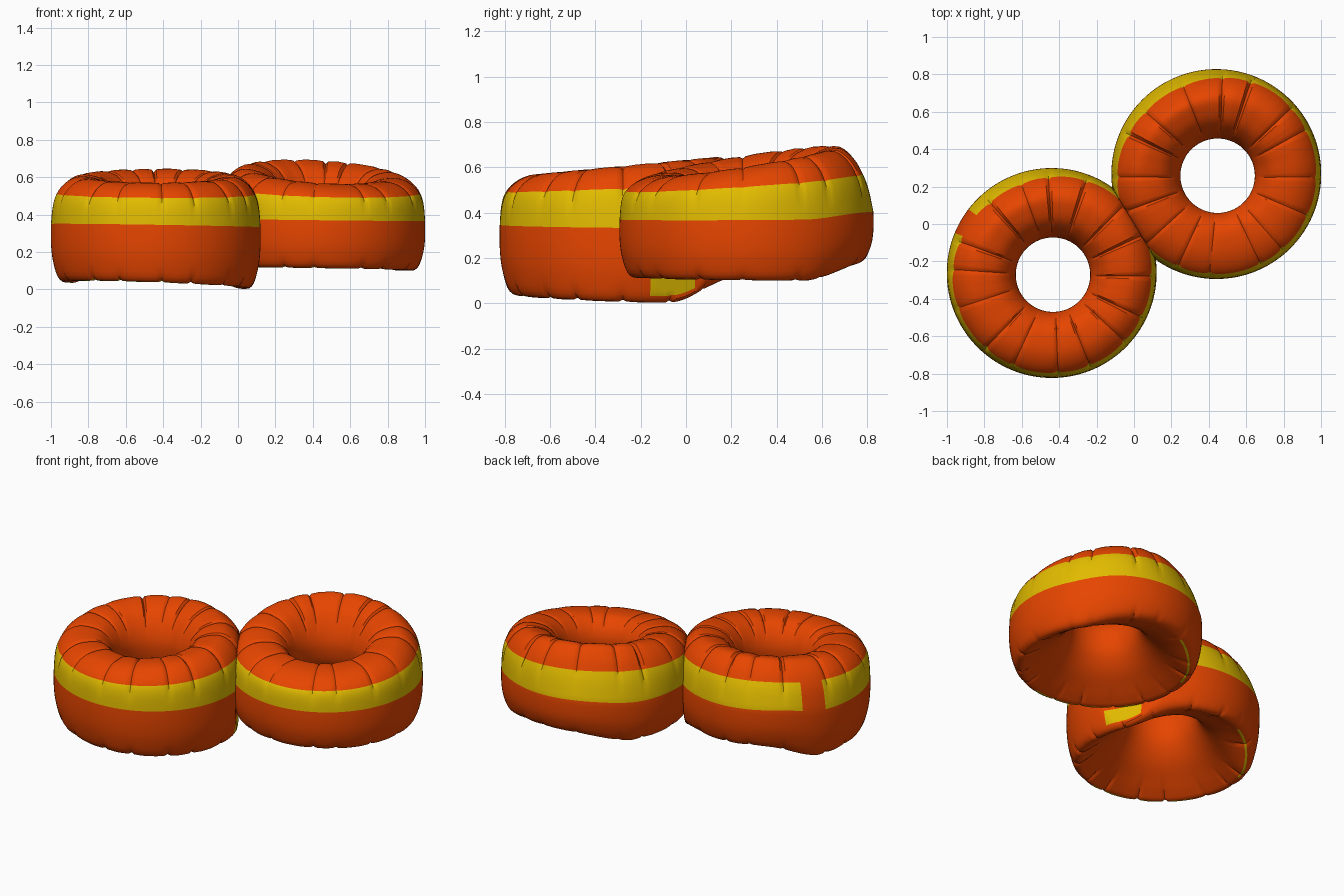
import bpy, math, random
from mathutils import Vector

if "Cube" in bpy.data.objects:
    bpy.data.objects.remove(bpy.data.objects["Cube"])

SEG, SUB, SEAMS = 192, 3, 16


def material(name, rgb):
    m = bpy.data.materials.new(name)
    m.diffuse_color = (*rgb, 1)
    m.use_nodes = True
    m.node_tree.nodes["Principled BSDF"].inputs["Base Color"].default_value = m.diffuse_color
    return m


ORANGE = material("orange_fabric", (0.80, 0.060, 0.0))
YELLOW = material("yellow_band", (0.76, 0.50, 0.0))

# Cross-section (radius, height fraction): hole waist, funnel underside,
# bottom rim, outer wall, puffy top, back into the hole
PROFILE = [(.20, .62), (.22, .45), (.29, .27), (.39, .12), (.45, .04), (.49, .0),
           (.525, .05), (.55, .2), (.56, .36), (.56, .55), (.552, .72), (.532, .84),
           (.49, .94), (.43, 1.0), (.36, 1.0), (.29, .96), (.235, .86), (.205, .74)]
BAND = (9, 10)      # profile spans coloured yellow
PATCH = 6           # low span with a small yellow patch
RIM = 5 * SUB       # thin yellow piping row at the bottom rim


def clamp(v):
    return max(0.0, min(1.0, v))


def smooth_profile():
    """Catmull-Rom through the closed cross-section."""
    n, out = len(PROFILE), []
    for i in range(n):
        p0, p1, p2, p3 = (Vector(PROFILE[(i + k) % n]) for k in (-1, 0, 1, 2))
        for s in range(SUB):
            u = s / SUB
            out.append(0.5 * (2 * p1 + (p2 - p0) * u + (2 * p0 - 5 * p1 + 4 * p2 - p3) * u * u
                              + (3 * p1 - p0 - 3 * p2 + p3) * u ** 3))
    return out


def ring(name, center, bottom, top, lift, sag, touch, seed, gap=None, patch=None):
    """Inflated ring. bottom/top: (height, slope x, slope y);
    lift: (amount, start y) raising the underside at the back;
    sag lowers the middle of the wall."""
    rng = random.Random(seed)
    pts = smooth_profile()
    rows = len(pts)
    step = SEG / SEAMS
    seams = [round(i * step + rng.uniform(-2.5, 2.5)) % SEG for i in range(SEAMS)]
    strength = [rng.uniform(.5, 1.2) for _ in seams]
    tx, ty = math.cos(touch), math.sin(touch)
    verts, faces, mats = [], [], []
    for j in range(SEG):
        a = 2 * math.pi * j / SEG
        # distance to the nearest seam
        d, k = min((min((j - s) % SEG, (s - j) % SEG), k) for k, s in enumerate(seams))
        groove = -.012 * strength[k] if d == 0 else .004 * min(1, d / 4)
        # shoulder leans inward at the back left
        lean = .035 * max(0, math.cos(a - math.radians(122))) ** 3
        for i, p in enumerate(pts):
            t = pts[(i + 1) % rows] - pts[i - 1]
            normal = Vector((t.y * .57, -t.x)).normalized()
            if p.x > .5:            # seams fade out on the outer wall
                w = clamp((p.y - .62) / .25) + clamp((.12 - p.y) / .12)
            elif p.y > .5:          # and into the hole
                w = clamp((p.x - .21) / .08)
            else:                   # and up the funnel
                w = .6 * clamp((p.x - .36) / .08)
            r = p.x + normal.x * groove * w
            r -= lean * clamp((p.y - .55) / .3) * clamp((p.x - .36) / .12)
            h = p.y + normal.y * groove * w / .57
            x, y = r * math.cos(a), r * math.sin(a)
            # flatten where the two rings press together
            over = x * tx + y * ty - .514
            if over > 0:
                x, y = x - over * tx, y - over * ty
            inner = clamp((.5 - p.x) / .25)     # hole sits slightly off centre
            x, y = x + .007 * inner, y - .009 * inner
            lo = bottom[0] + bottom[1] * x + bottom[2] * y
            z = lo + h * (top[0] - lo) - sag * 4 * h * (1 - h)
            z += (top[1] * x + top[2] * y) * max(0, h) ** 4.5
            s = clamp((y - lift[1]) / .3)
            z += lift[0] * s * s * (3 - 2 * s) * max(0, 1 - h) ** 1.3
            verts.append((center[0] + x, center[1] + y, max(0, z)))
    for j in range(SEG):
        deg = 360 * (j + .5) / SEG
        for i in range(rows):
            n, m = (j + 1) % SEG, (i + 1) % rows
            faces.append((j * rows + i, n * rows + i, n * rows + m, j * rows + m))
            span = i // SUB
            yellow = span in BAND
            if gap and gap[0] < deg < gap[1]:
                yellow = False
            if patch and span == PATCH and patch[0] < deg < patch[1]:
                yellow = True
            if (i == RIM and 210 < deg < 285) or (i == RIM - 1 and 115 < deg < 165):
                yellow = True
            mats.append(int(yellow))
    me = bpy.data.meshes.new(name)
    me.from_pydata(verts, [], faces)
    me.materials.append(ORANGE)
    me.materials.append(YELLOW)
    for f, mi in zip(me.polygons, mats):
        f.material_index = mi
        f.use_smooth = True
    me.set_sharp_from_angle(angle=math.radians(40))
    ob = bpy.data.objects.new(name, me)
    bpy.context.collection.objects.link(ob)
    return ob


TOUCH = math.atan2(.53, .88)
# Lower ring, front left
ring("front_left_ring", (-.44, -.262), (.025, -.035, -.03), (.60, 0, .09), (.11, .18), 0,
     TOUCH, 3, gap=(143, 157), patch=(12, 36))
# Raised ring, back right
ring("back_right_ring", (.44, .267), (.11, -.015, -.01), (.62, -.06, .15), (.08, .25), .018,
     TOUCH + math.pi, 8)
